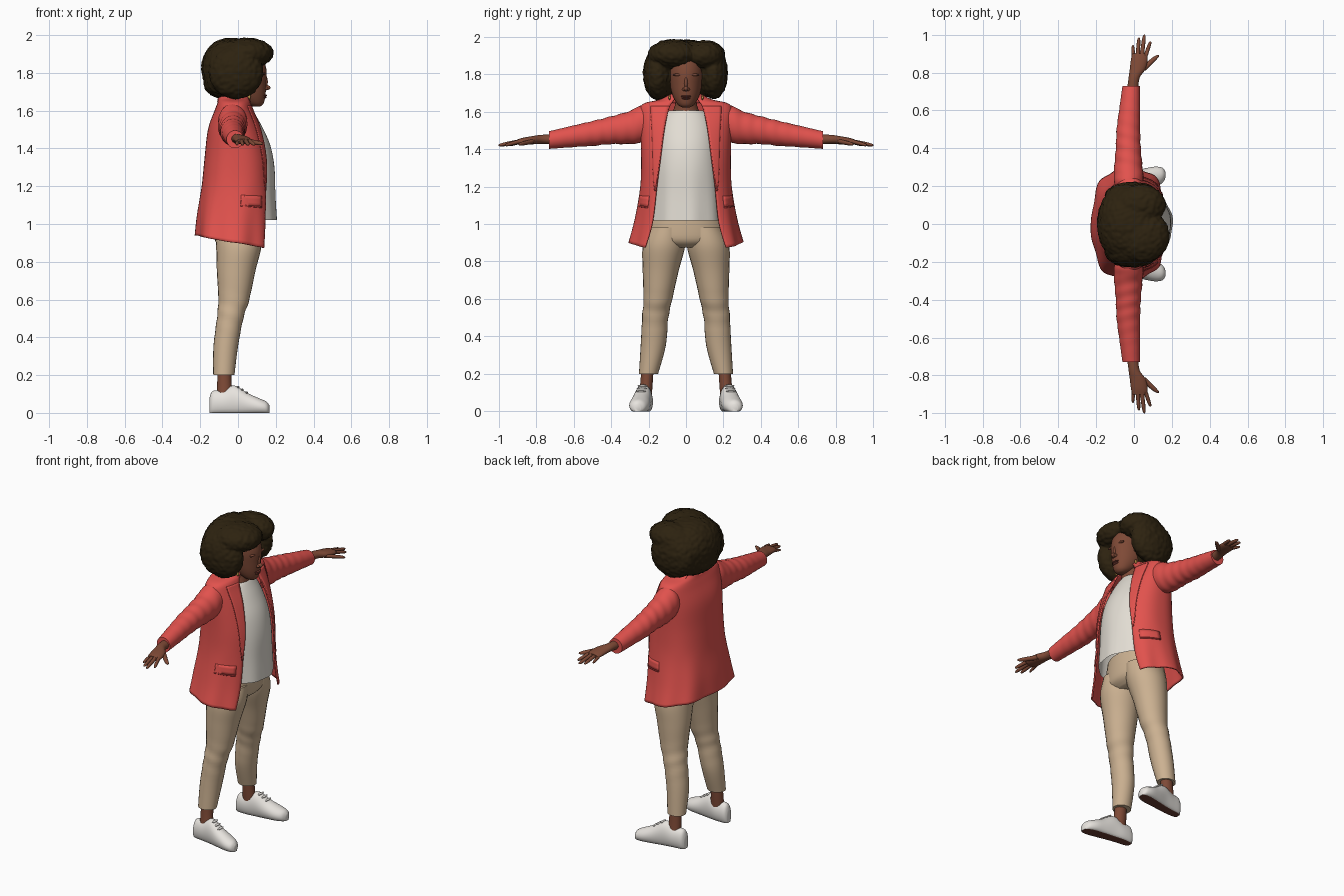
import bpy, bmesh, math
from mathutils import Vector, noise

if "Cube" in bpy.data.objects:
    bpy.data.objects.remove(bpy.data.objects["Cube"])


def colour(name, rgb):
    m = bpy.data.materials.new(name)
    m.diffuse_color = (*rgb, 1)
    m.use_nodes = True
    m.node_tree.nodes["Principled BSDF"].inputs["Base Color"].default_value = m.diffuse_color
    return m


CORAL = colour("coral cloth", (0.76, 0.085, 0.075))
DARK_CORAL = colour("coral seam", (0.5, 0.045, 0.045))
CREAM = colour("cream cloth", (0.76, 0.72, 0.65))
TAN = colour("tan cloth", (0.6, 0.44, 0.285))
SKIN = colour("brown skin", (0.21, 0.068, 0.037))
LIP = colour("lip", (0.15, 0.035, 0.025))
HAIR = colour("dark hair", (0.026, 0.016, 0.005))
WHITE = colour("white shoe", (0.8, 0.77, 0.73))
SOLE = colour("brown sole", (0.14, 0.045, 0.03))
GOLD = colour("gold", (0.6, 0.35, 0.08))


def finish(name, bm, mat, mirror=False, angle=50):
    me = bpy.data.meshes.new(name)
    bmesh.ops.recalc_face_normals(bm, faces=bm.faces)
    bm.to_mesh(me)
    bm.free()
    ob = bpy.data.objects.new(name, me)
    bpy.context.collection.objects.link(ob)
    me.materials.append(mat)
    bpy.ops.object.select_all(action='DESELECT')
    ob.select_set(True)
    bpy.context.view_layer.objects.active = ob
    bpy.ops.object.shade_smooth_by_angle(angle=math.radians(angle))
    if mirror:
        mod = ob.modifiers.new("Mirror", 'MIRROR')
        mod.use_axis = (False, True, False)
        mod.use_clip = False
        mod.use_mirror_merge = False
    return ob


def spline(rows, u):
    """Smooth value along a list of rows, u in 0..len-1."""
    i = min(int(u), len(rows) - 2)
    f = u - i
    a, b, c, d = (rows[min(max(k, 0), len(rows) - 1)] for k in range(i - 1, i + 3))
    return [0.5 * (2 * q + (r - p) * f + (2 * p - 5 * q + 4 * r - s) * f * f
                   + (3 * q - p - 3 * r + s) * f ** 3) for p, q, r, s in zip(a, b, c, d)]


def grid(bm, rows, closed):
    vs = [[bm.verts.new(p) for p in row] for row in rows]
    n = len(vs[0])
    for a, b in zip(vs, vs[1:]):
        for j in range(n if closed else n - 1):
            k = (j + 1) % n
            bm.faces.new((a[j], a[k], b[k], b[j]))
    return vs


AXES = {'z': lambda s, a, b: (a, b, s), 'y': lambda s, a, b: (a, s, b), 'x': lambda s, a, b: (s, a, b)}


def tube(name, rings, mat, axis='z', n=24, steps=4, mirror=False, caps=True, floor=None, fold=None):
    """Loft of ellipses; ring = (station, centre a, centre b, radius a, radius b)."""
    rows = []
    for i in range((len(rings) - 1) * steps + 1):
        s, ca, cb, ra, rb = spline(rings, i / steps)
        row = []
        for j in range(n):
            t = math.tau * j / n
            k = 1 + (fold(s, t) if fold else 0)
            b = cb + rb * k * math.sin(t)
            row.append(AXES[axis](s, ca + ra * k * math.cos(t), b if floor is None else max(b, floor)))
        rows.append(row)
    bm = bmesh.new()
    vs = grid(bm, rows, True)
    if caps:
        bm.faces.new(vs[0])
        bm.faces.new(vs[-1])
    return finish(name, bm, mat, mirror)


def balls(name, items, mat, sub=3, mirror=False):
    bm = bmesh.new()
    for c, r in items:
        new = bmesh.ops.create_icosphere(bm, subdivisions=sub, radius=1)['verts']
        for v in new:
            v.co = Vector(c) + Vector([x * y for x, y in zip(v.co, r)])
    return finish(name, bm, mat, mirror)


# Jacket surface: z, centre x, radius x, radius y, half opening
JACKET = [(0.94, -.025, .195, .295, .21), (1.05, -.02, .19, .265, .175), (1.2, -.008, .18, .24, .155),
          (1.35, -.005, .168, .235, .135), (1.5, -.015, .14, .24, .115), (1.6, -.02, .1, .245, .095),
          (1.64, -.02, .085, .222, .08), (1.66, -.02, .08, .14, .065), (1.69, -.015, .08, .08, .05)]
P = 0.8


def jacket_point(u, f, off=0.0):
    """f runs 0..1 from the +y front edge round the back to the -y edge."""
    z, cx, rx, ry, g = spline(JACKET, u)
    t0 = math.asin(min(1, (g / ry) ** (1 / P)))
    t = t0 + f * (math.tau - 2 * t0)
    c, s = math.cos(t), math.sin(t)
    low = max(0, 1 - (z - 0.94) / 0.28)
    k = 1 + 0.03 * low * math.sin(8 * t + 1)
    return (cx + (rx * k + off) * math.copysign(abs(c) ** P, c),
            (ry * k + off) * math.copysign(abs(s) ** P, s),
            z - 0.075 * low * (1 + c) / 2)


def patch(name, u0, u1, f0, f1, off, mat, mirror=True, n=14):
    """Plate lying on the jacket; f0 and f1 are functions of 0..1 height."""
    rows = []
    for i in range(n + 1):
        h = i / n
        a, b = f0(h), f1(h)
        rows.append([jacket_point(u0 + (u1 - u0) * h, a + (b - a) * j / 6, off) for j in range(7)])
    bm = bmesh.new()
    grid(bm, rows, False)
    ob = finish(name, bm, mat, mirror)
    ob.modifiers.new("Thickness", 'SOLIDIFY').thickness = 0.006
    return ob


bm = bmesh.new()
grid(bm, [[jacket_point(i / 5, j / 72) for j in range(73)] for i in range(41)], False)
jacket = finish("jacket_body", bm, CORAL)
solid = jacket.modifiers.new("Thickness", 'SOLIDIFY')
solid.thickness, solid.offset = 0.008, 0
patch("lapel", 1.9, 5.6, lambda h: 0.0, lambda h: 0.005 + 0.085 * h ** 0.7, 0.008, CORAL)
patch("lapel_shadow_edge", 1.9, 5.6, lambda h: 0.005 + 0.085 * h ** 0.7,
      lambda h: 0.009 + 0.085 * h ** 0.7, 0.006, DARK_CORAL)
patch("collar", 6.4, 8, lambda h: 0.0, lambda h: 1.0, 0.008, CORAL, False, 8)
patch("pocket_flap", 1.45, 1.75, lambda h: 0.04, lambda h: 0.17, 0.006, CORAL, n=3)
patch("pocket_seam", 1.42, 1.46, lambda h: 0.04, lambda h: 0.17, 0.007, DARK_CORAL, n=1)


# Sleeves with soft wrinkles
def wrinkle(s, t):
    return 0.03 * math.sin(s * 95 + 1.5 * math.cos(t)) * max(0, 1 - abs(s - 0.42) / 0.3)


tube("sleeve", [(.17, -.025, 1.545, .07, .08), (.235, -.028, 1.535, .078, .1), (.3, -.03, 1.515, .075, .088),
                (.4, -.03, 1.5, .066, .074), (.5, -.03, 1.483, .062, .066), (.62, -.022, 1.465, .054, .056),
                (.73, -.015, 1.448, .046, .047)], CORAL, 'y', 28, 8, True, True, fold=wrinkle)

# Shirt
tube("shirt", [(1.02, .025, 0, .18, .195), (1.15, .03, 0, .168, .187), (1.3, .028, 0, .165, .18),
               (1.42, .015, 0, .155, .172), (1.52, 0, 0, .125, .155), (1.585, 0, 0, .088, .12),
               (1.605, .005, 0, .07, .09)],
     CREAM, n=48, caps=False, fold=lambda z, t: 0.018 * math.sin(9 * t) * max(0, 1 - (z - 1.02) / .35))

# Trousers
tube("trouser_hips", [(1.07, 0, 0, .13, .18), (.98, 0, 0, .132, .2), (.91, .002, 0, .122, .2),
                      (.875, .0, 0, .085, .12)], TAN, n=32)
tube("trouser_leg", [(.98, .0, .1, .125, .095), (.88, .004, .118, .12, .113), (.75, -.01, .135, .102, .096),
                     (.6, -.022, .15, .082, .077), (.5, -.042, .164, .07, .07), (.35, -.065, .175, .065, .067),
                     (.2, -.075, .2, .056, .051)], TAN, steps=7, mirror=True,
     fold=lambda z, t: .025 * math.sin(z * 75 + 2 * math.cos(t)) * max(0, 1 - abs(z - .52) / .15))

# Ankles and shoes
tube("ankle", [(.24, -.072, .205, .036, .033), (.16, -.072, .21, .038, .033), (.08, -.07, .217, .042, .034)],
     SKIN, mirror=True)
SHOE = [(-.152, .215, .02, .075), (-.135, .217, .037, .115), (-.08, .22, .044, .122), (-.02, .228, .047, .145),
        (.05, .24, .052, .105), (.11, .25, .053, .078), (.15, .257, .04, .06), (.166, .26, .016, .04)]
shoe = tube("shoe", [(x, y, h * .42, w, h * .58) for x, y, w, h in SHOE], WHITE, 'x', 28, 4, True, floor=0.0)
shoe.data.materials.append(SOLE)
for p in shoe.data.polygons:
    if p.normal.z < -0.9 and p.center.z < 0.01:
        p.material_index = 1
balls("shoe_lace", [((x, y, z), (.008, .028, .006)) for x, y, z in
                    ((.0, .232, .137), (.022, .236, .123), (.045, .24, .108))], WHITE, 2, True)

# Hands
tube("palm", [(.7, -.008, 1.45, .03, .027), (.77, .0, 1.452, .029, .024), (.82, .02, 1.447, .042, .022),
              (.87, .028, 1.441, .044, .019), (.9, .03, 1.438, .038, .013)], SKIN, 'y', 20, 4, True)
FINGERS = {"index": (.062, .89, .087, .965, .0105), "middle": (.041, .89, .055, 1.0, .011),
           "ring": (.019, .885, .026, .985, .0105), "little": (-.002, .87, -.006, .945, .009),
           "thumb": (.04, .81, .127, .893, .019)}
for nm, (x0, y0, x1, y1, r) in FINGERS.items():
    z0, z1 = (1.442, 1.425) if nm == "thumb" else (1.44, 1.42)
    tube(nm + "_finger", [(y0 + (y1 - y0) * f, x0 + (x1 - x0) * f, z0 + (z1 - z0) * f, r * k, min(r, .012) * k)
                          for f, k in ((0, 1.1), (.35, 1), (.7, .92), (.93, .65), (1, .2))],
         SKIN, 'y', 12, 2, True)

# Neck and head
tube("neck", [(1.54, -.005, 0, .085, .11), (1.6, .01, 0, .066, .072), (1.65, .025, 0, .053, .056),
              (1.72, .03, 0, .055, .056)], SKIN)
tube("head", [(1.622, .1, 0, .018, .02), (1.638, .087, 0, .048, .044), (1.68, .06, 0, .085, .069),
              (1.74, .04, 0, .109, .085), (1.82, .035, 0, .115, .092), (1.9, .02, 0, .1, .08),
              (1.95, .01, 0, .05, .04)], SKIN, n=36)
balls("nose", [((.15, 0, 1.722), (.022, .013, .014)), ((.147, .011, 1.718), (.013, .01, .009)),
               ((.147, -.011, 1.718), (.013, .01, .009)), ((.144, 0, 1.752), (.014, .01, .035))], SKIN)
balls("lips", [((.14, 0, 1.681), (.014, .028, .006)), ((.138, 0, 1.671), (.014, .024, .007))], LIP)
balls("brow", [((.135, .042, 1.796), (.01, .028, .007))], SKIN, 3, True)
balls("earring", [((.06, .088, 1.675), (.008, .006, .014))], GOLD, 2, True)

# Hair: overlapping masses fused, then roughened into curls
hair = balls("hair", [((-.05, 0, 1.825), (.14, .205, .155)), ((-.01, -.15, 1.8), (.14, .075, .135)),
                      ((-.01, .148, 1.805), (.14, .07, .135)), ((-.06, 0, 1.75), (.12, .18, .085)),
                      ((.045, -.065, 1.905), (.14, .135, .076)), ((.03, .1, 1.9), (.135, .105, .076)),
                      ((-.02, -.01, 1.9), (.14, .16, .08))], HAIR, 4)
mod = hair.modifiers.new("Fuse", 'REMESH')
mod.mode, mod.voxel_size = 'VOXEL', 0.009
smooth = hair.modifiers.new("Soften", 'SMOOTH')
smooth.iterations = 6
bpy.context.view_layer.objects.active = hair
for m in ("Fuse", "Soften"):
    bpy.ops.object.modifier_apply(modifier=m)
offsets = [v.normal * (0.006 * noise.noise(v.co * 55) + 0.004) for v in hair.data.vertices]
for v, d in zip(hair.data.vertices, offsets):
    v.co += d
if not hair.data.materials:
    hair.data.materials.append(HAIR)
for p in hair.data.polygons:
    p.use_smooth = True
    p.material_index = 0
